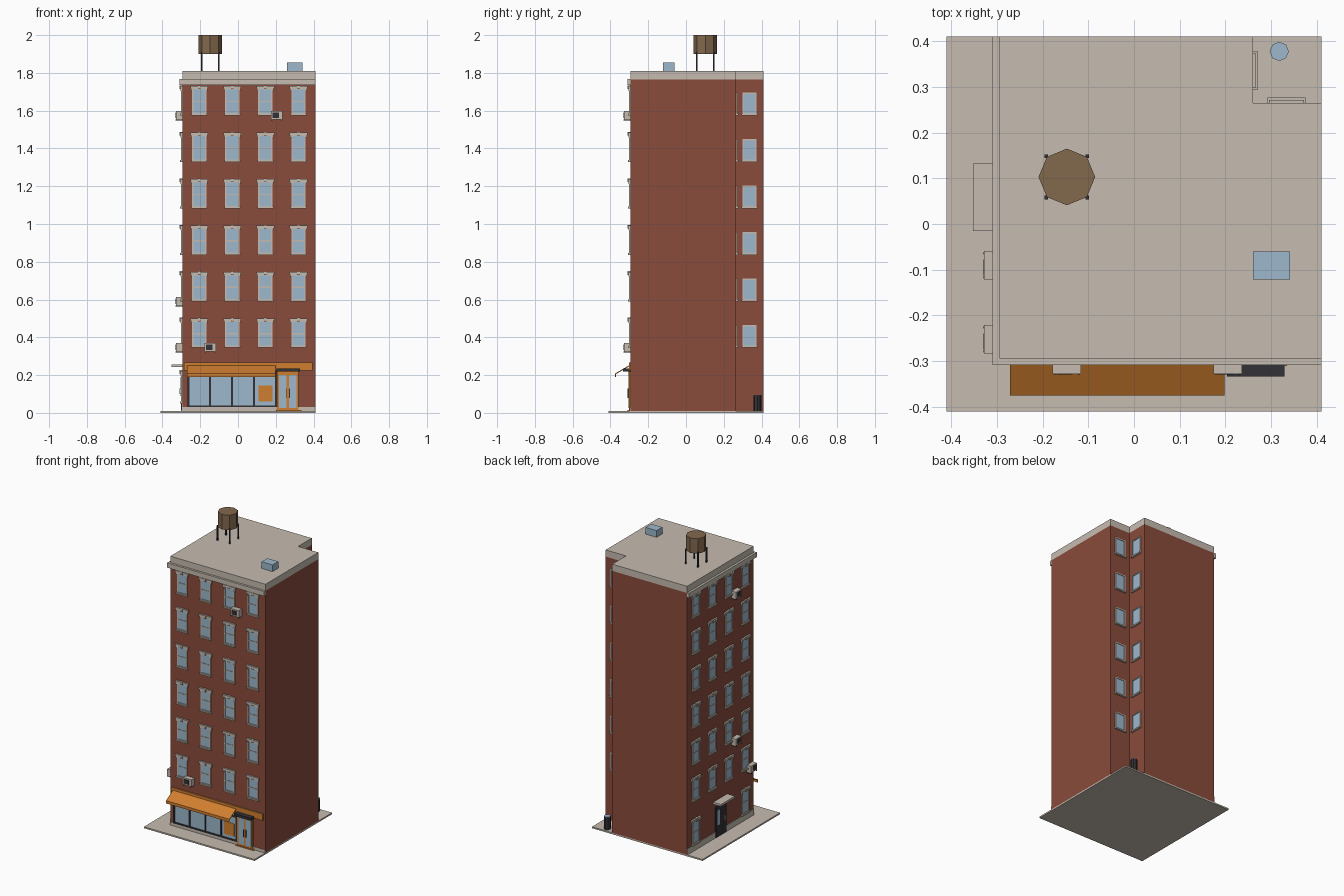
import bpy, bmesh, math

if "Cube" in bpy.data.objects:
    bpy.data.objects.remove(bpy.data.objects["Cube"])


def material(name, r, g, b):
    def lin(c):
        c /= 255
        return c / 12.92 if c <= 0.04045 else ((c + 0.055) / 1.055) ** 2.4
    m = bpy.data.materials.new(name)
    m.diffuse_color = (lin(r), lin(g), lin(b), 1)
    m.use_nodes = True
    m.node_tree.nodes["Principled BSDF"].inputs["Base Color"].default_value = m.diffuse_color
    return m


BRICK = material("brick red", 138, 76, 60)
STONE = material("pale stone", 198, 188, 177)
GLASS = material("window blue", 158, 184, 205)
ORANGE = material("shop orange", 208, 127, 48)
DARK = material("dark metal", 50, 50, 55)
WOOD = material("tank wood", 130, 104, 77)


def finish(name, bm, mat):
    bmesh.ops.recalc_face_normals(bm, faces=bm.faces)
    me = bpy.data.meshes.new(name)
    bm.to_mesh(me)
    bm.free()
    me.materials.append(mat)
    ob = bpy.data.objects.new(name, me)
    bpy.context.collection.objects.link(ob)
    return ob


def boxes(name, mat, items):
    """One object from boxes given as (x0, x1, y0, y1, z0, z1)."""
    bm = bmesh.new()
    for b in items:
        vs = bmesh.ops.create_cube(bm, size=1)["verts"]
        for v in vs:
            v.co = [(b[2 * i] + b[2 * i + 1]) / 2 + v.co[i] * (b[2 * i + 1] - b[2 * i])
                    for i in range(3)]
    return finish(name, bm, mat)


def prism(name, mat, pts, lo, hi, axis="z"):
    """Extrude an outline along z (points x, y) or along x (points y, z)."""
    bm = bmesh.new()
    place = (lambda p, t: (p[0], p[1], t)) if axis == "z" else (lambda p, t: (t, p[0], p[1]))
    a = [bm.verts.new(place(p, lo)) for p in pts]
    b = [bm.verts.new(place(p, hi)) for p in pts]
    bm.faces.new(a)
    bm.faces.new(b)
    n = len(pts)
    for i in range(n):
        bm.faces.new((a[i], a[(i + 1) % n], b[(i + 1) % n], b[i]))
    return finish(name, bm, mat)


def octagon(cx, cy, r):
    return [(cx + r * math.cos(i * math.pi / 4), cy + r * math.sin(i * math.pi / 4))
            for i in range(8)]


# Walls: axis the wall runs along, plane position, outward sign
W, E = -0.295, 0.41
WALLS = {"front": ("x", W, -1), "left": ("y", W, -1),
         "notch_back": ("x", 0.265, 1), "notch_right": ("y", 0.26, 1)}


def on(wall, u0, u1, z0, z1, out, inner=0.002):
    """Box lying on a wall, standing out by the given depth."""
    axis, p, s = WALLS[wall]
    a, b = sorted((p - s * inner, p + s * out))
    return (u0, u1, a, b, z0, z1) if axis == "x" else (a, b, u0, u1, z0, z1)


# Pavement, brick body with a notched corner, parapet, cornice, plinth
boxes("pavement", STONE, [(-0.41, 0.41, -0.41, 0.41, 0, 0.01)])
plan = [(W, W), (E, W), (E, 0.265), (0.26, 0.265), (0.26, E), (W, E)]
prism("brick_body", BRICK, plan, 0.01, 1.765)
prism("parapet_and_roof", STONE, plan, 1.765, 1.81)
boxes("cornice", STONE, [(-0.31, E, -0.309, W + 0.002, 1.735, 1.767),
                         (-0.31, W + 0.002, W, E, 1.735, 1.767)])
boxes("plinth", STONE, [on("front", W, E, 0.01, 0.03, 0.003),
                        on("left", W, E, 0.01, 0.05, 0.003)])


def windows(wall, spots, ornate):
    """Framed sash windows; spots are (centre, bottom, top)."""
    frame, glass, trim = [], [], []
    for c, z0, z1 in spots:
        h, t = 0.038, 0.007
        zm = (z0 + z1) / 2
        frame += [on(wall, c - h, c - h + t, z0, z1, 0.006),
                  on(wall, c + h - t, c + h, z0, z1, 0.006),
                  on(wall, c - h + t, c + h - t, z1 - t, z1, 0.006),
                  on(wall, c - h + t, c + h - t, z0, z0 + t, 0.006)]
        glass.append(on(wall, c - h + t, c + h - t, z0 + t, z1 - t, 0.002))
        trim.append(on(wall, c - h - 0.004, c + h + 0.004, z0 - 0.005, z0 + 0.004, 0.012))
        if ornate:
            frame.append(on(wall, c - h + t, c + h - t, zm - 0.003, zm + 0.003, 0.005))
            trim += [on(wall, c - 0.047, c + 0.047, z1, z1 + 0.013, 0.011),
                     on(wall, c - 0.007, c + 0.007, z1 - 0.004, z1 + 0.016, 0.014),
                     on(wall, c - 0.044, c - 0.036, z1 - 0.013, z1, 0.009),
                     on(wall, c + 0.036, c + 0.044, z1 - 0.013, z1, 0.009)]
    boxes(wall + "_window_frames", STONE, frame)
    boxes(wall + "_window_glass", GLASS, glass)
    boxes(wall + "_sills_and_lintels", STONE, trim)


COLS = [-0.205, -0.03, 0.145, 0.32]
FLOORS = [0.35 + 0.246 * k for k in range(6)]
grid = [(c, z, z + 0.138) for c in COLS for z in FLOORS]
windows("front", grid, True)
windows("left", grid + [(c, 0.055, 0.21) for c in (-0.205, 0.32)], True)
windows("notch_back", [(0.334, z, z + 0.115) for z in FLOORS], False)
windows("notch_right", [(0.336, z, z + 0.115) for z in FLOORS], False)

# Air conditioners with dark grilles and brackets
units = [("front", 0.205, 1.575), ("front", -0.147, 0.347),
         ("left", -0.09, 1.575), ("left", -0.09, 0.59), ("left", -0.252, 0.347)]
boxes("air_conditioners", STONE,
      [on(w, c - 0.031, c + 0.031, z - 0.022, z + 0.024, 0.033) for w, c, z in units])
boxes("air_conditioner_grilles", DARK,
      [on(w, c - 0.022, c + 0.012, z - 0.014, z + 0.016, 0.035, -0.03) for w, c, z in units])
boxes("air_conditioner_brackets", DARK,
      [on(w, c + d - 0.003, c + d + 0.003, z - 0.027, z - 0.022, 0.035)
       for w, c, z in units for d in (-0.026, 0.026)])

# Shop front: sign band, glazing, mullions, poster
boxes("sign_band", ORANGE, [on("front", -0.285, 0.395, 0.225, 0.268, 0.008)])
boxes("shop_glass", GLASS, [on("front", -0.265, 0.203, 0.035, 0.222, 0.003)])
boxes("shop_mullions", DARK,
      [on("front", x - 0.005, x + 0.005, 0.032, 0.222, 0.009)
       for x in (-0.263, -0.148, -0.032, 0.085, 0.2)]
      + [on("front", -0.268, 0.205, 0.03, 0.04, 0.008),
         on("front", -0.268, 0.205, 0.19, 0.2, 0.008)])
boxes("shop_poster", ORANGE, [on("front", 0.108, 0.182, 0.06, 0.145, 0.005)])

# Sloped awning with a short hanging valance
prism("awning", ORANGE, [(-0.294, 0.256), (-0.375, 0.209), (-0.375, 0.19),
                         (-0.371, 0.19), (-0.371, 0.205), (-0.294, 0.25)],
      -0.271, 0.198, "x")

# Shop door with two glazed leaves, canopy and step
boxes("shop_door", ORANGE, [on("front", 0.206, 0.32, 0.01, 0.218, 0.008)])
boxes("shop_door_glass", GLASS,
      [on("front", a, b, 0.025, 0.2, 0.01) for a, b in ((0.217, 0.258), (0.27, 0.311))])
boxes("shop_door_handles", DARK,
      [on("front", a, a + 0.004, 0.08, 0.13, 0.015) for a in (0.253, 0.271)])
boxes("shop_door_canopy", DARK, [on("front", 0.204, 0.329, 0.219, 0.235, 0.039)])
boxes("shop_door_step", ORANGE, [on("front", 0.2, 0.335, 0.008, 0.014, 0.016)])

# Side entrance
boxes("side_door", DARK, [on("left", 0.005, 0.113, 0.012, 0.215, 0.007)])
boxes("side_door_glass", GLASS, [on("left", 0.075, 0.1, 0.09, 0.19, 0.009)])
boxes("side_door_handle", STONE, [on("left", 0.02, 0.025, 0.1, 0.13, 0.014)])
boxes("side_door_canopy", STONE, [on("left", -0.015, 0.133, 0.243, 0.257, 0.057)])

# Roof: water tank on legs and skylight
TX, TY = -0.147, 0.103
prism("water_tank", WOOD, octagon(TX, TY, 0.062), 1.9, 2.0)
boxes("tank_legs", DARK, [(TX + a - 0.004, TX + a + 0.004, TY + b - 0.004, TY + b + 0.004, 1.805, 1.91)
                          for a in (-0.045, 0.045) for b in (-0.045, 0.045)])
boxes("skylight", GLASS, [(0.26, 0.341, -0.121, -0.06, 1.805, 1.855)])

# Bin in the notch
prism("bin", DARK, octagon(0.318, 0.378, 0.021), 0.01, 0.092)
prism("bin_lid", GLASS, octagon(0.318, 0.378, 0.021), 0.092, 0.096)
